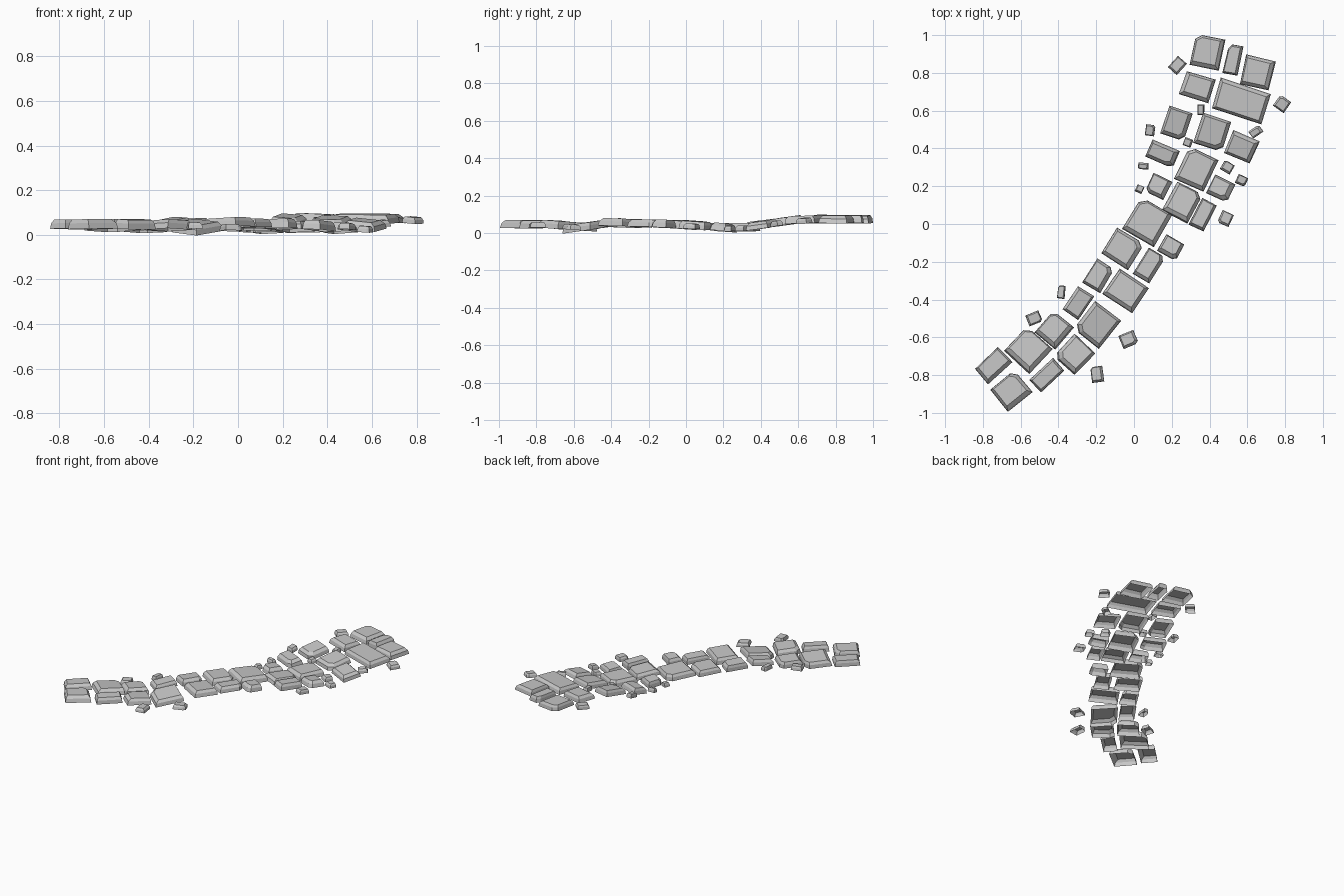
import bpy
import bmesh
import random
from math import radians, atan
from mathutils import Matrix, Vector

random.seed(11)

default_cube = bpy.data.objects.get("Cube")
if default_cube:
    bpy.data.objects.remove(default_cube, do_unlink=True)

# Single stone colour
grey = bpy.data.materials.new("stone grey")
grey.use_nodes = True
colour = (0.57, 0.57, 0.57, 1)
grey.diffuse_color = colour
grey.node_tree.nodes["Principled BSDF"].inputs["Base Color"].default_value = colour

# Height of the uneven ground along the path: (y, z)
GROUND = [(-1, .048), (-.75, .048), (-.55, .034), (-.4, .055), (-.15, .051),
          (0, .045), (.2, .031), (.3, .032), (.58, .07), (.7, .075), (1, .073)]

# Paving slabs: centre x, centre y, width across the path, length along it
SLABS = [
    (.39, .91, .16, .165), (.525, .87, .08, .16), (.655, .8, .16, .16),
    (.335, .725, .16, .13), (.57, .65, .28, .17), (.225, .53, .13, .16),
    (.415, .485, .16, .17), (.57, .405, .15, .13), (.15, .37, .16, .1),
    (.33, .29, .17, .19), (.13, .2, .11, .11), (.46, .19, .12, .11),
    (.255, .115, .15, .17), (.365, .05, .09, .16), (.07, .01, .19, .2),
    (-.06, -.13, .17, .16), (.195, -.125, .11, .1), (.08, -.22, .1, .16),
    (-.19, -.275, .11, .15), (-.045, -.355, .19, .16), (-.295, -.42, .1, .15),
    (-.195, -.535, .17, .19), (-.42, -.56, .14, .15), (-.315, -.69, .15, .16),
    (-.56, -.665, .18, .18), (-.46, -.8, .09, .17), (-.745, -.75, .11, .17),
    (-.65, -.885, .15, .17)]

# Loose pebbles beside the path: centre x, centre y, width, length, turn
PEBBLES = [
    (.23, .84, .065, .08, -42), (.785, .635, .07, .07, -35),
    (.355, .605, .035, .055, 0), (.645, .487, .065, .045, 35),
    (.085, .495, .05, .06, -8), (.285, .43, .045, .045, -20),
    (.05, .305, .055, .035, -5), (.495, .3, .06, .055, -30),
    (.57, .23, .055, .05, -25), (.03, .185, .04, .04, -25),
    (.485, .03, .065, .07, -25), (-.385, -.36, .04, .07, -6),
    (-.53, -.5, .06, .075, -68), (-.03, -.61, .085, .075, 22),
    (-.195, -.795, .065, .085, 8)]


def ground(y):
    """Ground height and slope at y."""
    for (y0, z0), (y1, z1) in zip(GROUND, GROUND[1:]):
        if y <= y1:
            break
    slope = (z1 - z0) / (y1 - y0)
    return z0 + slope * (y - y0), slope


def heading(y):
    """The path curves, so the stones turn with it."""
    return -30 + (20 * y if y > 0 else -30 * y * y)


def outline(width, length):
    """Rough rectangle, sometimes with one clipped corner."""
    points = []
    clipped = random.randrange(6)
    for i, (sx, sy) in enumerate([(-1, -1), (1, -1), (1, 1), (-1, 1)]):
        corner = Vector((sx * width / 2 * random.uniform(.96, 1.04),
                         sy * length / 2 * random.uniform(.96, 1.04), 0))
        if i == clipped:
            cuts = [corner - Vector((sx * width * .2, 0, 0)),
                    corner - Vector((0, sy * length * .16, 0))]
            points += cuts if sx * sy < 0 else cuts[::-1]
        else:
            points.append(corner)
    return points


def stone(name, x, y, width, length, height, turn, tilt, sink=0):
    """Flat-faced stone shell, open underneath: steep sides, chamfered top."""
    points = outline(width, length)
    inset = min(.018, width * .13)
    lean = Vector((random.uniform(-.6, .1), random.uniform(-.1, .6), 0)) * inset
    bm = bmesh.new()
    rings = []
    for level, shrink in [(-.5, 0), (.1, .25), (.5, 1)]:
        kx, ky = 1 - 2 * inset * shrink / width, 1 - 2 * inset * shrink / length
        rings.append([bm.verts.new((p.x * kx + lean.x * shrink,
                                    p.y * ky + lean.y * shrink,
                                    level * height)) for p in points])
    n = len(points)
    for low, high in zip(rings, rings[1:]):
        for i in range(n):
            j = (i + 1) % n
            bm.faces.new((low[i], low[j], high[j], high[i]))
    bm.faces.new(rings[-1])
    z, slope = ground(y)
    place = (Matrix.Translation((x, y, z - sink))
             @ Matrix.Rotation(atan(slope), 4, 'X')
             @ Matrix.Rotation(radians(turn), 4, 'Z')
             @ Matrix.Rotation(radians(random.uniform(-tilt, tilt)), 4, 'Y'))
    mesh = bpy.data.meshes.new(name)
    bm.to_mesh(mesh)
    bm.free()
    mesh.materials.append(grey)
    obj = bpy.data.objects.new(name, mesh)
    obj.matrix_world = place
    bpy.context.scene.collection.objects.link(obj)


for i, (x, y, width, length) in enumerate(SLABS, 1):
    stone(f"paving_slab_{i}", x, y, width, length, random.uniform(.037, .044),
          heading(y) + random.uniform(-2, 2), 3)

for i, (x, y, width, length, turn) in enumerate(PEBBLES, 1):
    stone(f"pebble_{i}", x, y, width, length, .028, turn, 5, sink=.006)
